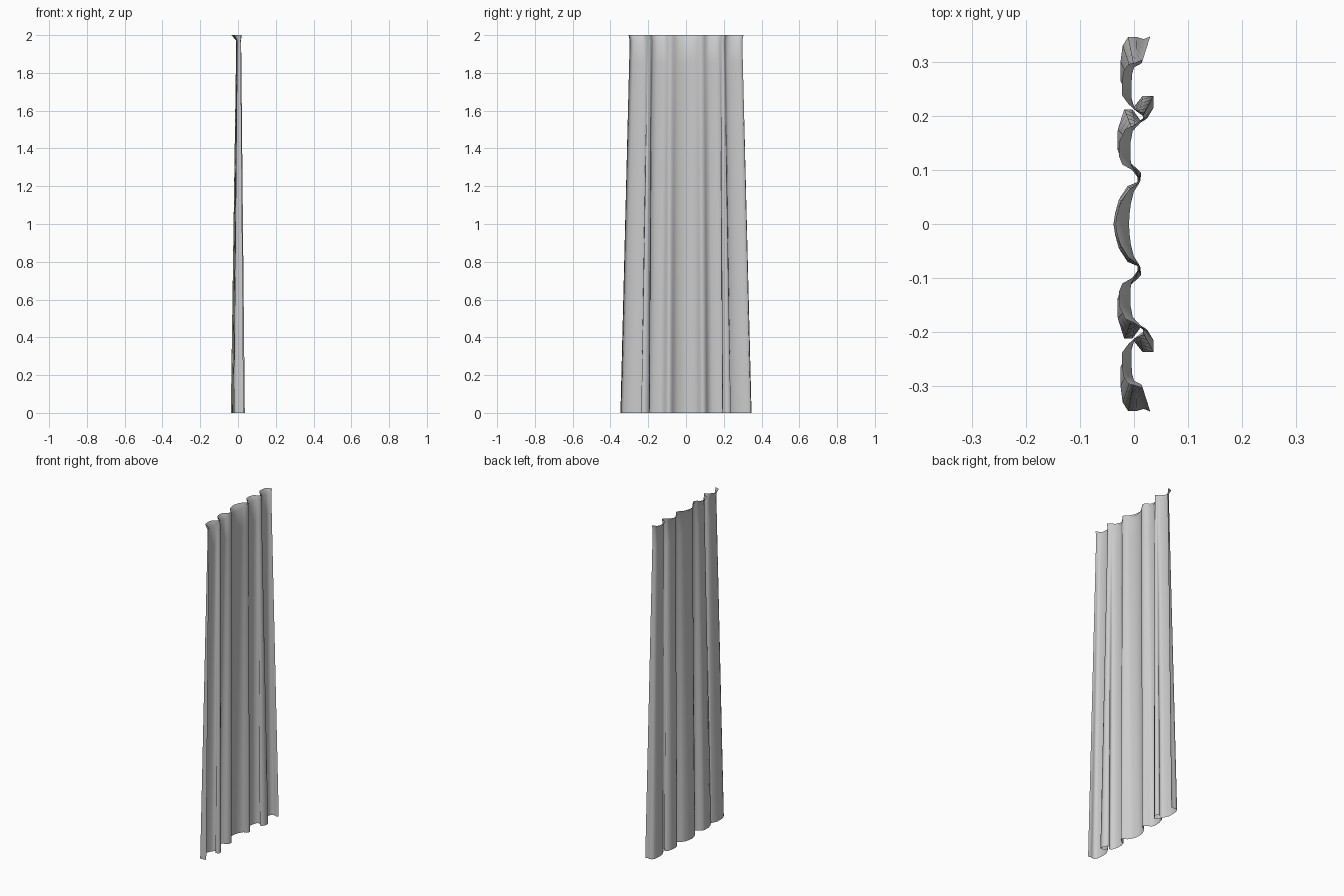
import bpy, bmesh

if "Cube" in bpy.data.objects:
    bpy.data.objects.remove(bpy.data.objects["Cube"])

# Half cross-section of the hem (x, y), centre outwards; S-folds between bulges
HEM = [(-.038, 0), (-.035, .02), (-.028, .045), (-.012, .07), (.012, .08),
       (.013, .095), (-.004, .111), (-.024, .118), (-.031, .14), (-.030, .175),
       (-.018, .212), (-.003, .212), (.012, .192), (.024, .195), (.036, .215),
       (.036, .237), (.016, .237), (.0, .217), (-.012, .235), (-.025, .265),
       (-.025, .30), (-.021, .33), (-.011, .346), (.005, .346), (.018, .342), (.030, .347)]
# Spread of the same points where the heading gathers the cloth (folds open flat)
GATHER_Y = [0, .018, .038, .06, .073, .085, .098, .108, .123, .150,
            .172, .178, .183, .188, .193, .200, .205, .209, .218, .234,
            .258, .278, .290, .293, .295, .298]


def gather(i):
    return .35 * HEM[i][0] + .004, GATHER_Y[i]


def lip(i):
    x = HEM[i][0]
    return x * (.9 if x < 0 else .5), GATHER_Y[i] * 1.02


def blend(a, b, t):
    return tuple(p + (q - p) * t for p, q in zip(a, b))


# Rows of the cloth from hem to gathered heading, then the flared lip
bm = bmesh.new()
rows = []
for z in (0, .4, .8, 1.2, 1.6, 1.85, 1.97):
    t = z / 1.97
    rows.append([bm.verts.new((*blend(HEM[i], gather(i), t), z)) for i in range(len(HEM))])
rows.append([bm.verts.new((*lip(i), 2)) for i in range(len(HEM))])
for a, b in zip(rows, rows[1:]):
    for i in range(len(HEM) - 1):
        bm.faces.new((a[i], a[i + 1], b[i + 1], b[i]))

mesh = bpy.data.meshes.new("curtain")
bm.to_mesh(mesh)
bm.free()
curtain = bpy.data.objects.new("curtain", mesh)
bpy.context.collection.objects.link(curtain)

# Other half of the curtain
mirror = curtain.modifiers.new("mirror", 'MIRROR')
mirror.use_axis = (False, True, False)
mirror.merge_threshold = .0005
for p in mesh.polygons:
    p.use_smooth = True
